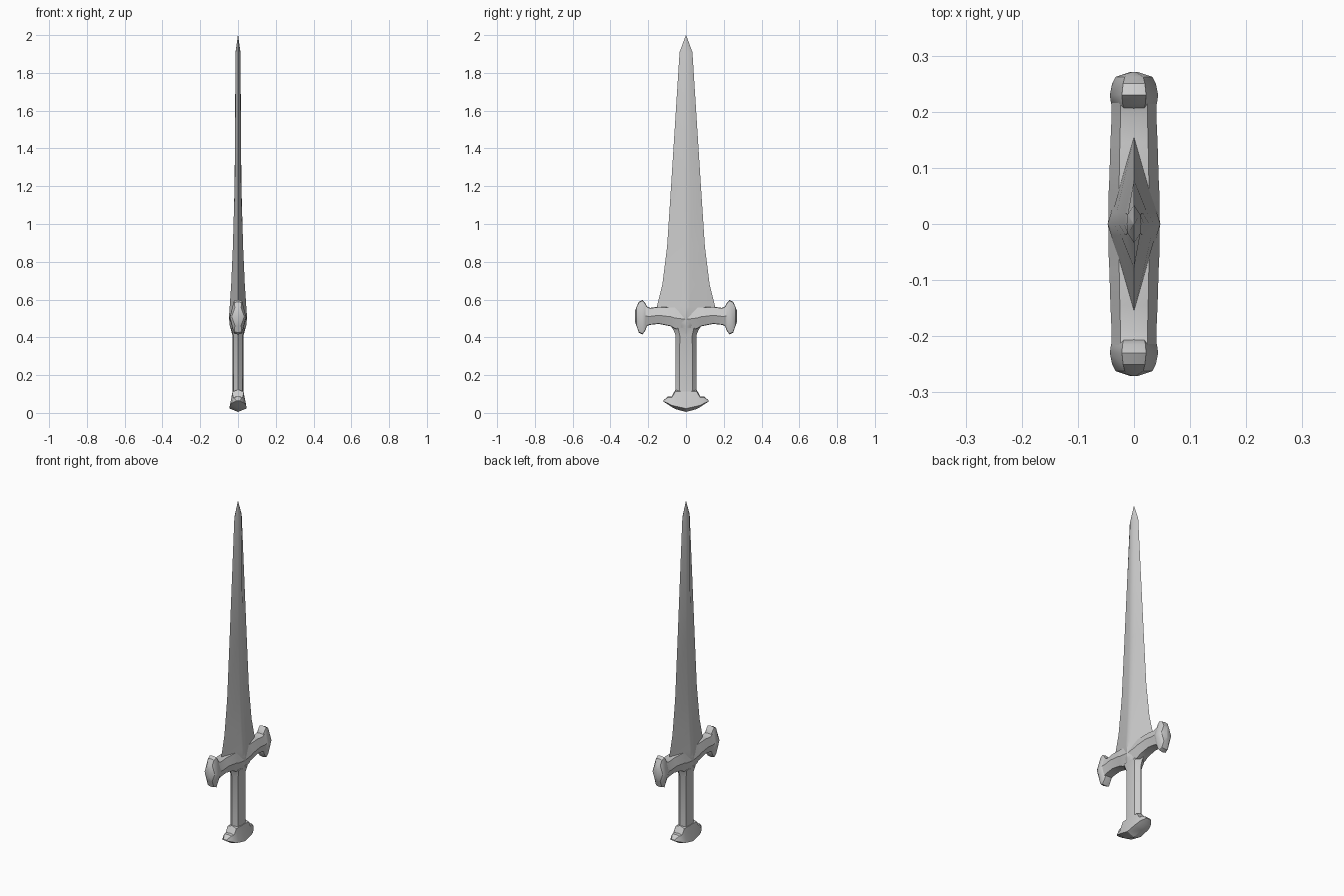
import bpy, bmesh, math
from mathutils import Vector

if "Cube" in bpy.data.objects:
    bpy.data.objects.remove(bpy.data.objects["Cube"])


def loft(name, rings, mirror=False, angle=30):
    """Skin a list of equal-length point rings, cap both ends."""
    bm = bmesh.new()
    loops = [[bm.verts.new(p) for p in ring] for ring in rings]
    n = len(loops[0])
    for a, b in zip(loops, loops[1:]):
        for i in range(n):
            j = (i + 1) % n
            bm.faces.new((a[i], a[j], b[j], b[i]))
    bm.faces.new(loops[0][::-1])
    bm.faces.new(loops[-1])
    if mirror:
        geo = bmesh.ops.duplicate(bm, geom=bm.verts[:] + bm.edges[:] + bm.faces[:])
        for v in geo["geom"]:
            if isinstance(v, bmesh.types.BMVert):
                v.co.y *= -1
    bmesh.ops.remove_doubles(bm, verts=bm.verts[:], dist=1e-5)
    bmesh.ops.recalc_face_normals(bm, faces=bm.faces[:])
    mesh = bpy.data.meshes.new(name)
    bm.to_mesh(mesh)
    bm.free()
    ob = bpy.data.objects.new(name, mesh)
    bpy.context.collection.objects.link(ob)
    bpy.ops.object.select_all(action='DESELECT')
    ob.select_set(True)
    bpy.context.view_layer.objects.active = ob
    bpy.ops.object.shade_smooth_by_angle(angle=math.radians(angle))
    return ob


def blade_ring(z, w, t):
    """Flattened diamond with a narrow raised spine."""
    s = min(0.02, w * 0.5)
    half = [(t * 0.87, -s), (t, 0), (t * 0.87, s), (0, w)]
    return [(x, y, z) for x, y in half + [(-x, -y) for x, y in half]]


def grip_ring(z, w, t):
    half = [(t * 0.85, -w * 0.6), (t, 0), (t * 0.85, w * 0.6), (0, w)]
    return [(x, y, z) for x, y in half + [(-x, -y) for x, y in half]]


def cross_ring(y, lo, hi, t, flat=0.5):
    """Hexagon across x and z with ridged top and bottom."""
    m, h = (lo + hi) / 2, (hi - lo) / 2
    pts = [(0, hi), (t * flat, m + h * 0.95), (t, m), (t * flat, m - h * 0.95),
           (0, lo), (-t * flat, m - h * 0.95), (-t, m), (-t * flat, m + h * 0.95)]
    return [(x, y, z) for x, z in pts]


# Blade, flaring into the guard
loft("blade", [blade_ring(*r) for r in [
    (0.42, 0.055, 0.032), (0.46, 0.08, 0.043), (0.475, 0.13, 0.046),
    (0.52, 0.155, 0.047), (0.56, 0.155, 0.044), (0.68, 0.125, 0.036),
    (0.88, 0.10, 0.027), (1.2, 0.079, 0.018), (1.91, 0.034, 0.013),
    (2.0, 0.0005, 0.0005)]])

# Guard arms
loft("guard_arms", [cross_ring(*r, flat=0.6) for r in [
    (0.0, 0.43, 0.56, 0.046), (0.06, 0.445, 0.56, 0.045), (0.08, 0.458, 0.56, 0.044),
    (0.145, 0.471, 0.562, 0.042), (0.19, 0.466, 0.556, 0.04), (0.225, 0.455, 0.57, 0.04)]],
    mirror=True)

# Guard end caps
loft("guard_caps", [cross_ring(*r) for r in [
    (0.205, 0.465, 0.56, 0.036), (0.215, 0.437, 0.58, 0.041),
    (0.23, 0.415, 0.598, 0.043), (0.25, 0.425, 0.588, 0.039),
    (0.262, 0.46, 0.56, 0.033), (0.271, 0.485, 0.54, 0.006)]], mirror=True)

# Grip
loft("grip", [grip_ring(*r) for r in [
    (0.06, 0.062, 0.03), (0.125, 0.056, 0.028), (0.41, 0.055, 0.029), (0.45, 0.07, 0.04)]])


# Pommel: crescent, wider in x near its base
def pommel_ring(y, lo, hi, t):
    low = lo + (hi - lo) * 0.15
    return [(0, y, hi), (t * 0.65, y, hi - (hi - lo) * 0.1), (t, y, low),
            (0, y, lo), (-t, y, low), (-t * 0.65, y, hi - (hi - lo) * 0.1)]


loft("pommel", [pommel_ring(*r) for r in [
    (0.0, 0.005, 0.125, 0.045), (0.056, 0.02, 0.123, 0.044), (0.075, 0.031, 0.088, 0.042),
    (0.095, 0.044, 0.087, 0.035), (0.12, 0.06, 0.066, 0.015)]], mirror=True)
